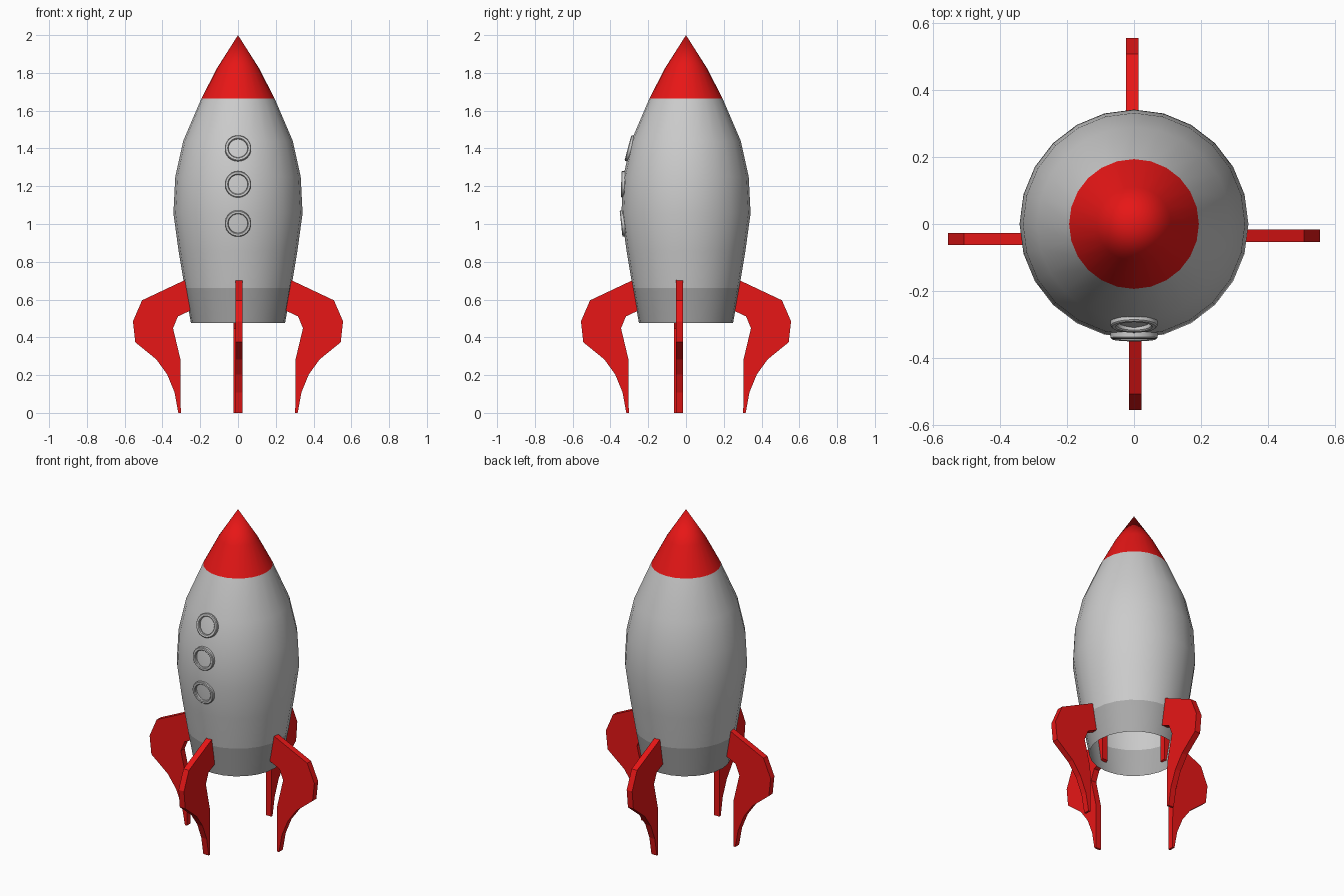
import bpy, bmesh
from math import sin, cos, pi, radians
from mathutils import Matrix

if "Cube" in bpy.data.objects:
    bpy.data.objects.remove(bpy.data.objects["Cube"])


def material(name, rgb):
    m = bpy.data.materials.new(name)
    m.diffuse_color = (*rgb, 1)
    m.use_nodes = True
    m.node_tree.nodes["Principled BSDF"].inputs["Base Color"].default_value = m.diffuse_color
    return m


red = material("red paint", (0.8, 0.008, 0.008))
dark = material("dark grey", (0.4, 0.4, 0.4))


def finish(name, bm, mat=None, smooth=None):
    bmesh.ops.remove_doubles(bm, verts=bm.verts, dist=1e-5)
    bmesh.ops.recalc_face_normals(bm, faces=bm.faces)
    me = bpy.data.meshes.new(name)
    bm.to_mesh(me)
    bm.free()
    ob = bpy.data.objects.new(name, me)
    bpy.context.collection.objects.link(ob)
    if mat:
        me.materials.append(mat)
    if smooth:
        bpy.ops.object.select_all(action='DESELECT')
        ob.select_set(True)
        bpy.context.view_layer.objects.active = ob
        bpy.ops.object.shade_smooth_by_angle(angle=radians(smooth))
    return ob


def lathe(name, profile, sides=24, mat=None, smooth=35, matrix=Matrix()):
    """Spin a (radius, z) profile about z."""
    bm = bmesh.new()
    rings = [[bm.verts.new((r * cos(2 * pi * i / sides), r * sin(2 * pi * i / sides), z))
              for i in range(sides)] for r, z in profile]
    for a, b in zip(rings, rings[1:]):
        for i in range(sides):
            j = (i + 1) % sides
            bm.faces.new((a[i], a[j], b[j], b[i]))
    bm.transform(matrix)
    return finish(name, bm, mat, smooth)


# Hull: open skirt, body and nose cone
lathe("skirt", [(0.249, 0.475), (0.282, 0.66)], mat=dark)
lathe("body", [(0.282, 0.66), (0.315, 0.86), (0.342, 1.057), (0.332, 1.25),
               (0.29, 1.44), (0.194, 1.664)])
lathe("nose_cone", [(0.194, 1.664), (0.111, 1.825), (0, 2.0)], mat=red)

# Porthole rings, tilted to follow the hull: (z, hull radius, upward tilt)
ring = [(0.07, -0.02), (0.07, 0.006), (0.066, 0.01), (0.055, 0.01),
        (0.051, 0.006), (0.051, -0.02)]
for n, (z, r, tilt) in enumerate([(1.40, 0.298, 15), (1.21, 0.333, 1), (1.003, 0.334, -6)]):
    place = Matrix.Translation((0, -r, z)) @ Matrix.Rotation(radians(90 - tilt), 4, 'X')
    lathe(f"porthole_{n + 1}", ring, matrix=place)

# Landing fins: outline in (radius, z), extruded to a plate
outline = [(0.245, 0.72), (0.508, 0.596), (0.556, 0.485), (0.544, 0.374), (0.432, 0.283),
           (0.375, 0.204), (0.336, 0.109), (0.316, 0.0), (0.303, 0.0), (0.304, 0.28),
           (0.344, 0.448), (0.318, 0.511), (0.245, 0.545)]


def fin(name, angle, shift, thick=0.037):
    bm = bmesh.new()
    face = bm.faces.new([bm.verts.new((x, shift - thick / 2, z)) for x, z in outline])
    ext = bmesh.ops.extrude_face_region(bm, geom=[face], use_keep_orig=True)
    bmesh.ops.translate(bm, vec=(0, thick, 0),
                        verts=[v for v in ext["geom"] if isinstance(v, bmesh.types.BMVert)])
    bm.transform(Matrix.Rotation(radians(angle), 4, 'Z'))
    finish(name, bm, red)


for name, angle, shift in [("right_fin", 0, -0.035), ("back_fin", 90, 0.005),
                           ("left_fin", 180, 0.045), ("front_fin", -90, 0.004)]:
    fin(name, angle, shift)
